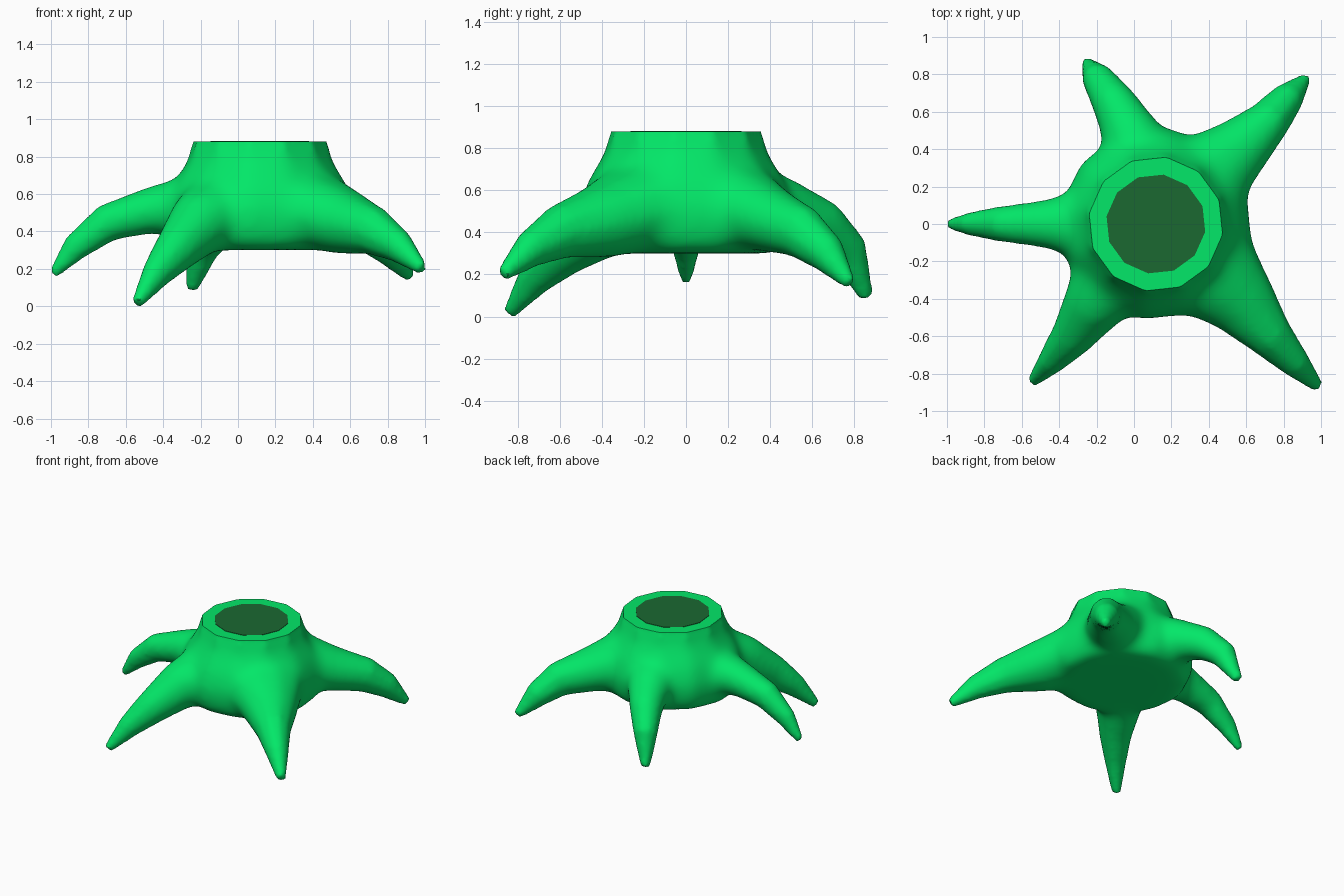
import bpy, bmesh, math
from mathutils import Vector

cube = bpy.data.objects.get("Cube")
if cube:
    bpy.data.objects.remove(cube, do_unlink=True)


def make_material(name, rgb):
    mat = bpy.data.materials.new(name)
    mat.use_nodes = True
    mat.diffuse_color = (*rgb, 1)
    mat.node_tree.nodes["Principled BSDF"].inputs["Base Color"].default_value = (*rgb, 1)
    return mat


bark = make_material("bright green bark", (0.001, 0.82, 0.142))
heart = make_material("dark green heartwood", (0.011, 0.14, 0.031))

CENTER = Vector((0.117, 0, 0))
TOP = 0.88
SIDES = 12
TURN = math.radians(-9)
X, Y, Z = Vector((1, 0, 0)), Vector((0, 1, 0)), Vector((0, 0, 1))


def bridge_rings(bm, rings):
    """Skin a closed tube through rings of vertices."""
    for a, b in zip(rings, rings[1:]):
        n = len(a)
        for i in range(n):
            j = (i + 1) % n
            bm.faces.new((a[i], a[j], b[j], b[i]))
    bm.faces.new(rings[0][::-1])
    bm.faces.new(rings[-1])


def ring(bm, center, u, v, sides, turn=0.0):
    angles = [turn + math.tau * i / sides for i in range(sides)]
    return [bm.verts.new(center + u * math.cos(a) + v * math.sin(a)) for a in angles]


def add_lathe(bm, profile):
    bridge_rings(bm, [ring(bm, CENTER + Z * z, X * r, Y * r, SIDES, TURN) for r, z in profile])


def add_root(bm, path):
    """Tapered tube along x, y, z, half width, half height points."""
    points = [Vector(p[:3]) for p in path]
    rings = []
    for i, p in enumerate(points):
        tangent = (points[min(i + 1, len(points) - 1)] - points[max(i - 1, 0)]).normalized()
        side = tangent.cross(Z).normalized()
        width, height = path[i][3:]
        rings.append(ring(bm, p, side * width, side.cross(tangent) * height, 10))
    bridge_rings(bm, rings)


def make_object(name, bm, mat):
    bmesh.ops.recalc_face_normals(bm, faces=bm.faces)
    mesh = bpy.data.meshes.new(name)
    bm.to_mesh(mesh)
    bm.free()
    mesh.materials.append(mat)
    obj = bpy.data.objects.new(name, mesh)
    bpy.context.collection.objects.link(obj)
    return obj


# Trunk flare, running past the cut height so the cut stays crisp
bm = bmesh.new()
add_lathe(bm, [(0.44, 0.3), (0.49, 0.34), (0.515, 0.42), (0.52, 0.52), (0.48, 0.64),
               (0.4, 0.77), (0.36, TOP), (0.35, 0.98)])

# Five drooping roots, broad where they leave the trunk
ROOTS = [
    [(-0.08, 0, 0.55, .27, .2), (-0.27, 0, 0.53, .2, .17), (-0.46, 0, 0.515, .14, .135),
     (-0.7, 0, 0.445, .1, .105), (-0.87, 0, 0.315, .065, .075), (-0.99, 0, 0.17, .028, .03)],
    [(-0.05, -0.2, 0.53, .28, .22), (-0.21, -0.42, 0.44, .18, .18), (-0.33, -0.6, 0.3, .12, .13),
     (-0.44, -0.73, 0.17, .075, .085), (-0.54, -0.84, 0.015, .034, .034)],
    [(0.36, -0.2, 0.53, .32, .22), (0.58, -0.42, 0.445, .2, .18), (0.73, -0.6, 0.4, .125, .13),
     (0.86, -0.74, 0.32, .083, .09), (0.985, -0.87, 0.2, .034, .036)],
    [(0.32, 0.2, 0.55, .28, .22), (0.56, 0.4, 0.46, .18, .165), (0.72, 0.55, 0.4, .12, .13),
     (0.82, 0.67, 0.3, .09, .095), (0.92, 0.78, 0.155, .03, .033)],
    [(0.07, 0.2, 0.55, .27, .21), (-0.01, 0.47, 0.5, .17, .165), (-0.11, 0.65, 0.43, .125, .13),
     (-0.19, 0.77, 0.31, .09, .1), (-0.25, 0.86, 0.09, .033, .036)],
]
for path in ROOTS:
    add_root(bm, path)
stump = make_object("stump_with_roots", bm, bark)

# Fuse trunk and roots into one skin
remesh = stump.modifiers.new("fuse", 'REMESH')
remesh.mode = 'VOXEL'
remesh.voxel_size = 0.018
bpy.context.view_layer.update()
fused = bpy.data.meshes.new_from_object(stump.evaluated_get(bpy.context.evaluated_depsgraph_get()))
stump.modifiers.clear()
bm = bmesh.new()
bm.from_mesh(fused)

# Soften the skin lightly at the tips and strongly where roots meet trunk
STEPS = 36
for step in range(STEPS):
    reach = 2.0 if step < 4 else 0.9 - 0.3 * step / STEPS
    ceiling = 0.84 - 0.08 * step / STEPS
    soft = [v for v in bm.verts if (v.co.xy - CENTER.xy).length < reach and v.co.z < ceiling]
    bmesh.ops.smooth_vert(bm, verts=soft, factor=0.5, use_axis_x=True, use_axis_y=True, use_axis_z=True)

# Saw off the top and close the cut
bmesh.ops.bisect_plane(bm, geom=bm.verts[:] + bm.edges[:] + bm.faces[:],
                       plane_co=Z * TOP, plane_no=Z, clear_outer=True)
bmesh.ops.holes_fill(bm, edges=[e for e in bm.edges if e.is_boundary], sides=0)
bm.to_mesh(stump.data)
bm.free()

bpy.ops.object.select_all(action='DESELECT')
stump.select_set(True)
bpy.context.view_layer.objects.active = stump
bpy.ops.object.shade_smooth_by_angle(angle=math.radians(40))

# Dark heartwood disc on the cut
bm = bmesh.new()
bridge_rings(bm, [ring(bm, CENTER + Z * (TOP + dz), X * 0.267, Y * 0.267, SIDES, TURN)
                  for dz in (-0.003, 0.003)])
make_object("heartwood", bm, heart)
